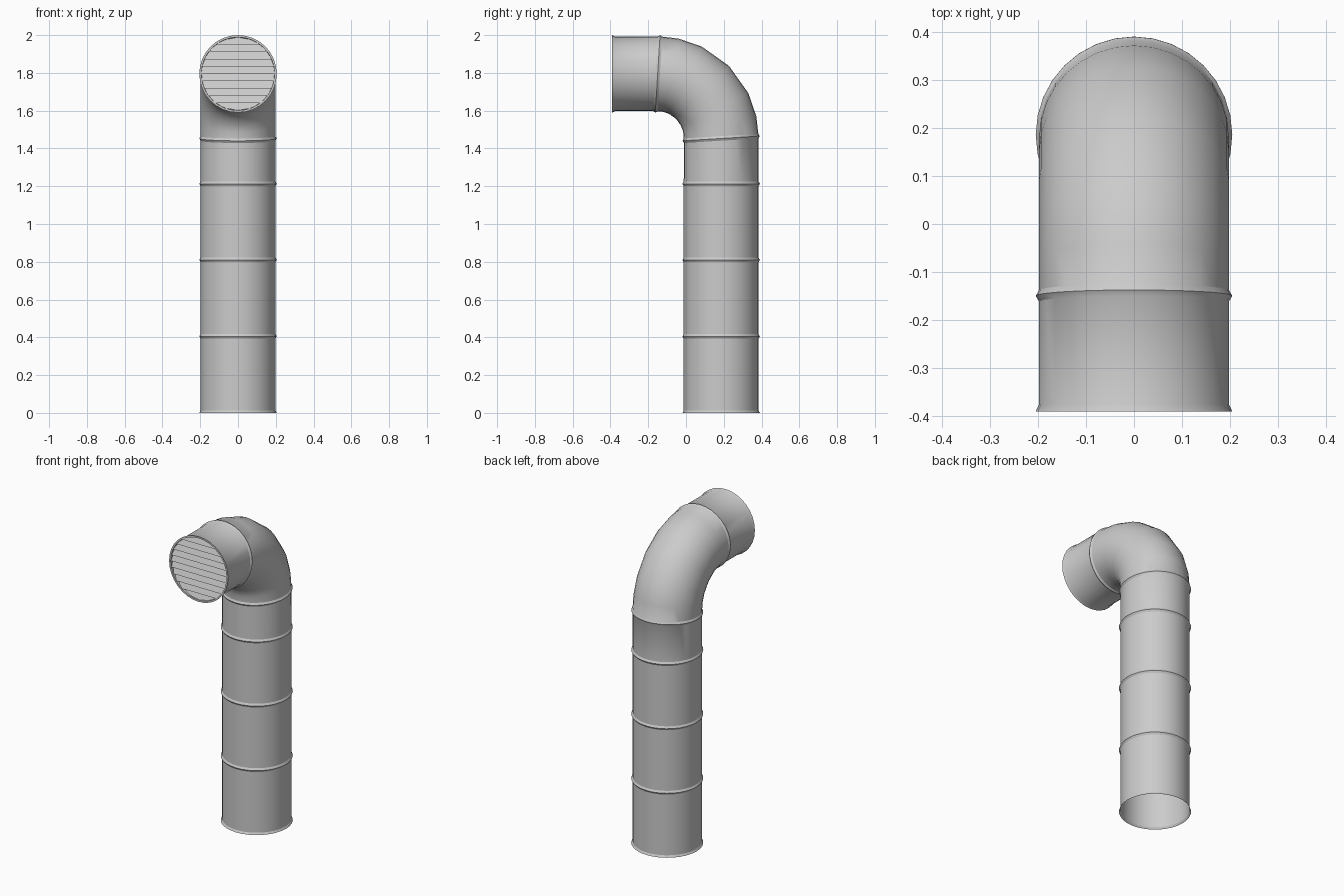
import bpy, bmesh, math

if "Cube" in bpy.data.objects:
    bpy.data.objects.remove(bpy.data.objects["Cube"])

SIDES = 32
R, RIB, H = 0.198, 0.205, 0.012      # pipe radius, rib radius, rib half width
PY, PZ = 0.186, 1.795                # riser axis y, outlet axis z
CY, CZ = -0.15, 1.459                # elbow bend centre
BEND = PY - CY


def finish(name, bm, smooth=True):
    bmesh.ops.recalc_face_normals(bm, faces=bm.faces)
    me = bpy.data.meshes.new(name)
    bm.to_mesh(me)
    bm.free()
    ob = bpy.data.objects.new(name, me)
    bpy.context.collection.objects.link(ob)
    if smooth:
        bpy.ops.object.select_all(action='DESELECT')
        ob.select_set(True)
        bpy.context.view_layer.objects.active = ob
        bpy.ops.object.shade_smooth_by_angle(angle=math.radians(28))
    return ob


def sweep(name, stations):
    """Skin rings given as (y, z, tilt in degrees, radius)."""
    bm = bmesh.new()
    prev = None
    for y, z, tilt, r in stations:
        a = math.radians(tilt)
        ring = []
        for i in range(SIDES):
            t = 2 * math.pi * i / SIDES
            d = r * math.cos(t)
            ring.append(bm.verts.new((r * math.sin(t), y + d * math.cos(a), z + d * math.sin(a))))
        if prev:
            for i in range(SIDES):
                j = (i + 1) % SIDES
                bm.faces.new((prev[i], prev[j], ring[j], ring[i]))
        prev = ring
    return finish(name, bm)


def near(y, z, tilt, offset, r):
    """Ring moved along the pipe direction from a joint."""
    a = math.radians(tilt)
    return (y - offset * math.sin(a), z + offset * math.cos(a), tilt, r)


low = (PY, 1.453, 3.5)
high = (-0.15, PZ, 86.5)

# Riser with flared foot and three ribs
riser = [(PY, 0, 0, RIB), (PY, H, 0, R)]
for z in (0.405, 0.81, 1.213):
    riser += [(PY, z - H, 0, R), (PY, z, 0, RIB), (PY, z + H, 0, R)]
riser += [near(*low, -H, R), near(*low, 0, RIB)]
sweep("riser_pipe", riser)

# Elbow between two tilted joints
elbow = [near(*low, 0, RIB), near(*low, H, R)]
for deg in (12, 26, 45, 64, 78):
    a = math.radians(deg)
    elbow.append((CY + BEND * math.cos(a), CZ + BEND * math.sin(a), deg, R))
elbow += [near(*high, -H, R), near(*high, 0, RIB)]
sweep("elbow", elbow)

# Outlet with flared rim and inner lip
sweep("outlet_pipe", [near(*high, 0, RIB), near(*high, H, R), (-0.376, PZ, 90, R),
                      (-0.391, PZ, 90, RIB), (-0.391, PZ, 90, 0.194), (-0.365, PZ, 90, 0.192)])

# Louvred grille: sawtooth slats trimmed to the round opening
GR, SLATS, SUB = 0.193, 10, 4
bm = bmesh.new()
prev = None
for s in range(SLATS):
    for k in range(SUB + 1):
        f = k / SUB
        dz = -GR + 2 * GR * (s + f) / SLATS
        x = max(math.sqrt(max(GR * GR - dz * dz, 0)), 0.002)
        y = -0.388 + 0.016 * f
        row = [bm.verts.new((sx * x, y, PZ + dz)) for sx in (-1, 1)]
        if prev:
            bm.faces.new((prev[0], prev[1], row[1], row[0]))
        prev = row
finish("louvre_grille", bm, smooth=False)
